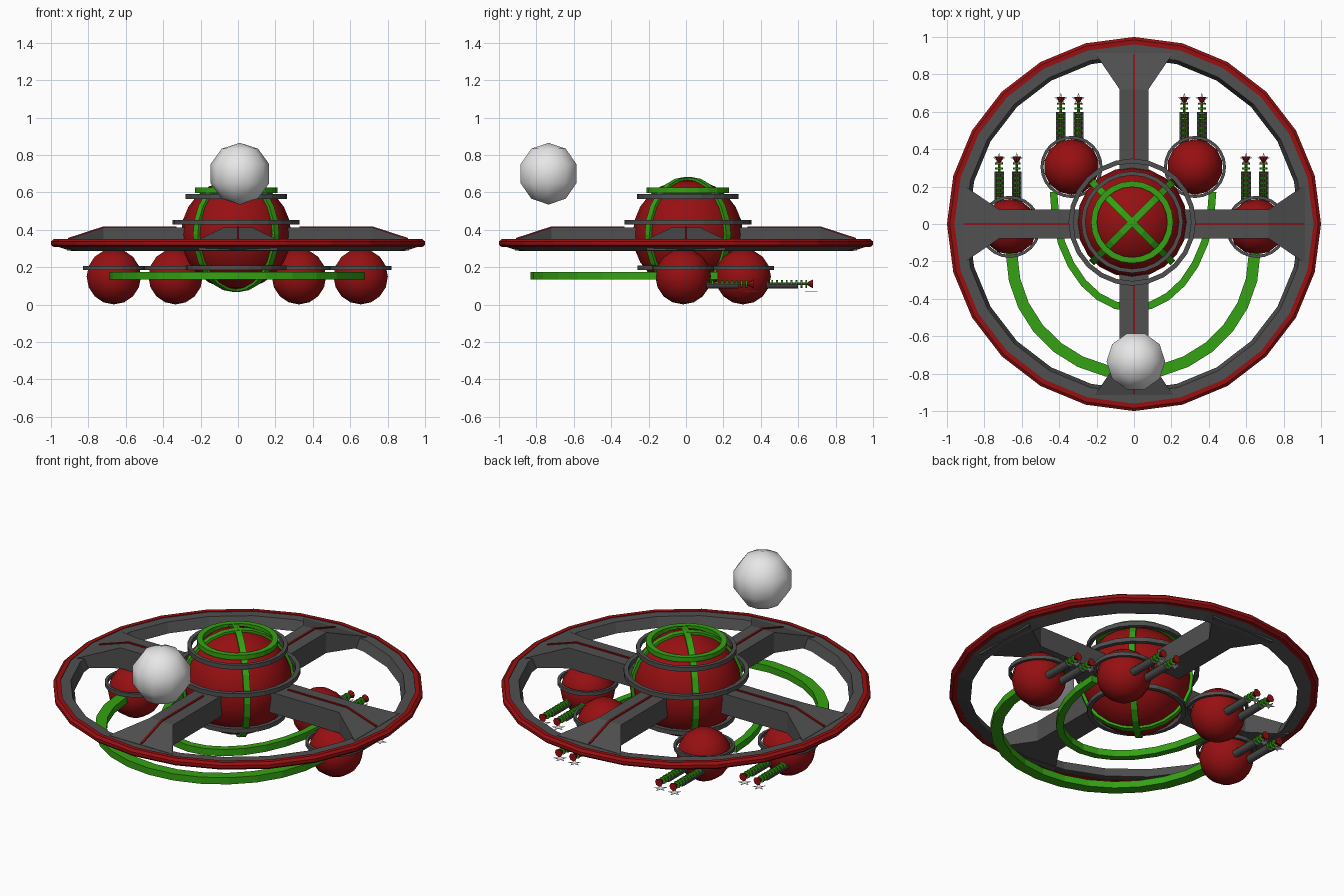
import bpy, bmesh
from math import pi, sin, cos, hypot, radians

cube = bpy.data.objects.get("Cube")
if cube:
    bpy.data.objects.remove(cube, do_unlink=True)


def material(name, r, g, b):
    m = bpy.data.materials.new(name)
    m.use_nodes = True
    m.diffuse_color = (r, g, b, 1)
    m.node_tree.nodes["Principled BSDF"].inputs["Base Color"].default_value = (r, g, b, 1)
    return m


RED = material("deep red", 0.31, 0.005, 0.006)
GREEN = material("bright green", 0.035, 0.36, 0.006)
GREY = material("dark grey", 0.08, 0.08, 0.08)
WHITE = material("white", 0.8, 0.8, 0.8)
OLIVE = material("olive", 0.16, 0.17, 0.01)


def finish(name, bm, mats, loc, rot=(0, 0, 0), smooth=None):
    bmesh.ops.recalc_face_normals(bm, faces=bm.faces[:])
    mesh = bpy.data.meshes.new(name)
    bm.to_mesh(mesh)
    bm.free()
    for m in mats:
        mesh.materials.append(m)
    ob = bpy.data.objects.new(name, mesh)
    ob.location, ob.rotation_euler = loc, rot
    bpy.context.collection.objects.link(ob)
    if smooth:
        bpy.ops.object.select_all(action='DESELECT')
        ob.select_set(True)
        bpy.context.view_layer.objects.active = ob
        bpy.ops.object.shade_smooth_by_angle(angle=radians(smooth))
    return ob


def loft(name, rings, mat, loc=(0, 0, 0), rot=(0, 0, 0), loop=False, smooth=None):
    """Skin a row of equal cross-sections, capped unless it loops."""
    bm = bmesh.new()
    vs = [[bm.verts.new(p) for p in ring] for ring in rings]
    n = len(vs[0])
    for a, b in zip(vs, vs[1:] + ([vs[0]] if loop else [])):
        for i in range(n):
            j = (i + 1) % n
            bm.faces.new((a[i], a[j], b[j], b[i]))
    if not loop:
        bm.faces.new(vs[0])
        bm.faces.new(vs[-1])
    return finish(name, bm, [mat], loc, rot, smooth)


def sweep(name, profile, mat, loc=(0, 0, 0), rot=(0, 0, 0), radii=(0, 0),
          span=(0, 2 * pi), steps=24, smooth=None):
    """Turn a (radius, height) profile round z, on a circle or an ellipse."""
    loop = span[1] - span[0] > 6.28
    count = steps if loop else steps + 1
    angles = [span[0] + (span[1] - span[0]) * i / steps for i in range(count)]
    rings = [[((radii[0] + r) * cos(a), (radii[1] + r) * sin(a), z) for r, z in profile]
             for a in angles]
    return loft(name, rings, mat, loc, rot, loop, smooth)


def band(inner, outer, half):
    return [(inner, -half), (outer, -half), (outer, half), (inner, half)]


def ball(name, mat, loc, radius, segments, rings, turn=0):
    bm = bmesh.new()
    bmesh.ops.create_uvsphere(bm, u_segments=segments, v_segments=rings, radius=radius)
    return finish(name, bm, [mat], loc, (0, 0, turn), smooth=60)


# Wheel: grey inner ring with a red rim
sweep("wheel_ring", [(0.965, 0.346), (0.905, 0.346), (0.885, 0.287), (0.893, 0.287),
                     (0.965, 0.31)], GREY)
sweep("wheel_rim", [(0.96, 0.35), (0.985, 0.35), (1, 0.338), (1, 0.32),
                    (0.985, 0.307), (0.96, 0.307)], RED)

# Four spokes that flare and slope down to the wheel, each with a red strip on top
def section(x, w, low, high):
    return [(x, -w, low), (x, w, low), (x, w, high), (x, -w, high)]


for i in range(4):
    turn = (0, 0, i * pi / 2)
    loft(f"spoke_{i + 1}", [section(0.2, 0.077, 0.29, 0.412), section(0.72, 0.077, 0.29, 0.412),
                            section(0.915, 0.21, 0.29, 0.348)], GREY, rot=turn)
    loft(f"spoke_strip_{i + 1}", [section(0.33, 0.006, 0.40, 0.418),
                                  section(0.72, 0.006, 0.40, 0.418),
                                  section(0.91, 0.006, 0.34, 0.356)], RED, rot=turn)

# Central globe with grey hoops and green bands
hub = (-0.01, 0.01, 0.375)
ball("central_globe", RED, hub, 0.295, 20, 12)
for name, z, inner, outer in (("upper", 0.578, 0.25, 0.272), ("middle", 0.44, 0.315, 0.34),
                              ("lower", 0.197, 0.245, 0.268)):
    sweep(name + "_hoop", band(inner, outer, 0.013), GREY, (hub[0], hub[1], z))
sweep("crown_band", band(0.188, 0.22, 0.014), GREEN, (hub[0], hub[1], 0.612))
for i in (1, 3):
    sweep(f"meridian_band_{i}", band(0.28, 0.308, 0.018), GREEN, hub, (pi / 2, 0, i * pi / 4))

# Green pipes that curve round the front between each pair of pods
sweep("outer_pipe", band(-0.031, 0.031, 0.02), GREEN, (-0.005, -0.155, 0.155),
      radii=(0.65, 0.645), span=(pi, 2 * pi), steps=14)
sweep("inner_pipe", band(-0.02, 0.02, 0.02), GREEN, (-0.005, 0.17, 0.155),
      radii=(0.425, 0.62), span=(pi, 2 * pi), steps=14)

# Ribbed rod profile, from the axis out and back
ribs = [(0.001, 0.12)]
for k in range(9):
    y = 0.13 + k * 0.026
    ribs += [(0.007, y - 0.005), (0.021, y - 0.005), (0.021, y + 0.005), (0.007, y + 0.005)]
ribs.append((0.001, 0.35))

star = [((0.037 if k % 2 == 0 else 0.014) * sin(k * pi / 5),
         (0.037 if k % 2 == 0 else 0.014) * cos(k * pi / 5)) for k in range(10)]


def gun(name, x, y):
    aim = (-pi / 2, 0, 0)
    at = (x, y, 0.111)
    sweep(name + "_trough", [(0.016, 0.09), (0.026, 0.09), (0.026, 0.295), (0.016, 0.295)],
          GREY, at, aim, span=(0, pi), steps=8, smooth=40)
    rod = sweep(name + "_ribbed_rod", ribs, GREEN, at, aim, steps=8)
    rod.data.materials.append(OLIVE)
    for p in rod.data.polygons:
        if hypot(p.center.x, p.center.y) < 0.009:
            p.material_index = 1
    sweep(name + "_muzzle", [(0.001, 0.345), (0.008, 0.345), (0.024, 0.375), (0.001, 0.375)],
          RED, at, aim, steps=8)
    loft(name + "_star", [[(px, py, z) for px, py in star] for z in (-0.001, 0.001)],
         WHITE, (x, y + 0.36, 0.072))


# Four pods, each with a hoop and two guns pointing back
for side, s in (("left", 1), ("right", -1)):
    for place, x, y in (("outer", 0.66, -0.015), ("inner", 0.33, 0.305)):
        name = f"{side}_{place}"
        px = s * x - 0.004
        ball(name + "_pod", RED, (px, y, 0.15), 0.149, 14, 8)
        sweep(name + "_pod_hoop", band(0.15, 0.166, 0.011), GREY, (px, y, 0.195))
        for tag, dx in (("a", -0.057), ("b", 0.037)):
            gun(f"{name}_gun_{tag}", px + dx, y)

# White ball floating above the front
ball("floating_ball", WHITE, (0.01, -0.735, 0.7), 0.165, 10, 5, pi / 2)
